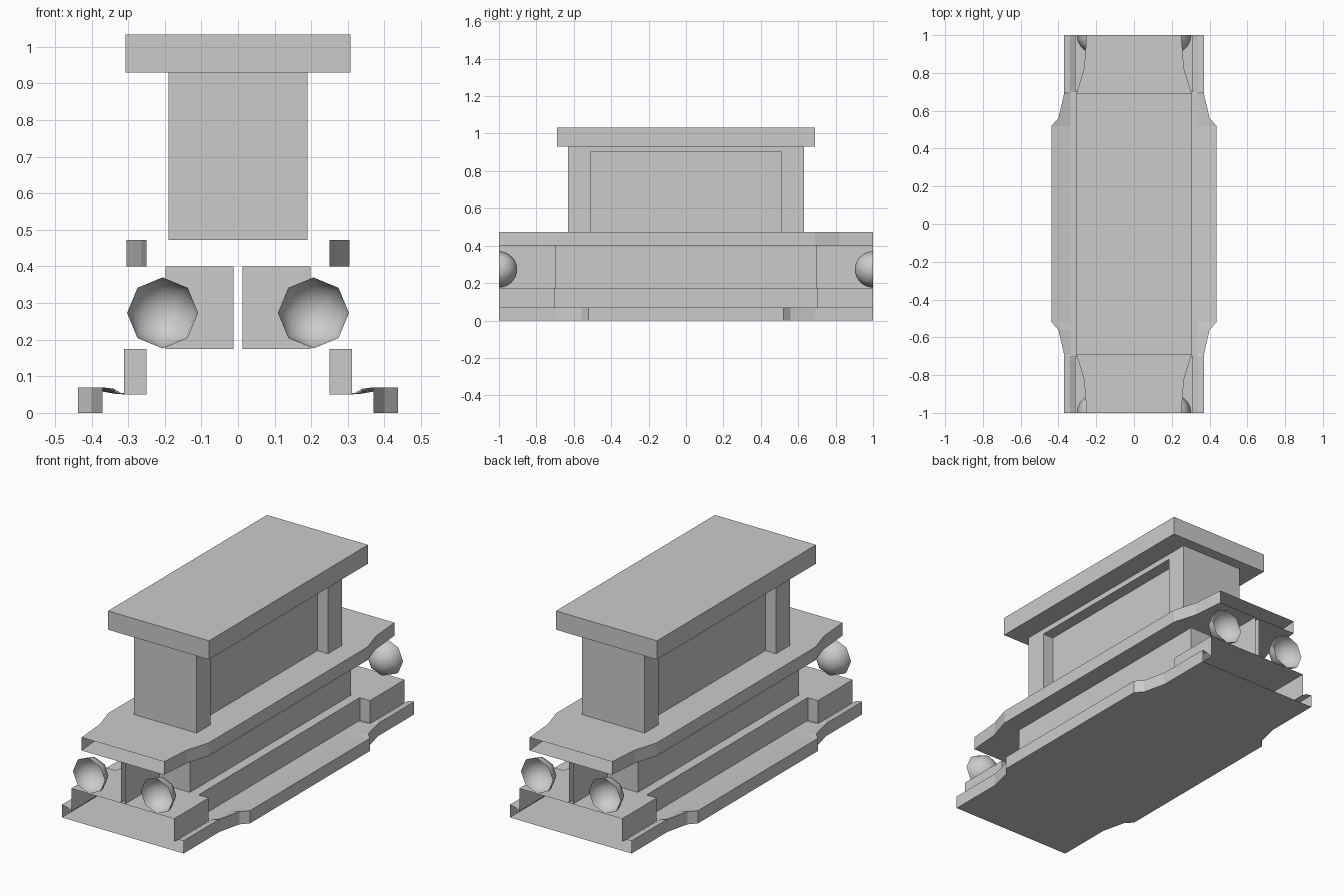
import bpy, bmesh, math
from mathutils import Matrix, Vector

if "Cube" in bpy.data.objects:
    bpy.data.objects.remove(bpy.data.objects["Cube"])


def make(name, build, smooth=False):
    bm = bmesh.new()
    build(bm)
    bmesh.ops.remove_doubles(bm, verts=bm.verts, dist=1e-5)
    me = bpy.data.meshes.new(name)
    bm.to_mesh(me)
    bm.free()
    for p in me.polygons:
        p.use_smooth = smooth
    ob = bpy.data.objects.new(name, me)
    bpy.context.collection.objects.link(ob)
    return ob


def face(bm, pts):
    return bm.faces.new([bm.verts.new(p) for p in pts])


def outline(quarter):
    """Mirror a quarter outline (from y = -1 toward the middle) on both axes, counter-clockwise."""
    right = quarter + [(x, -y) for x, y in reversed(quarter)]
    return right + [(-x, y) for x, y in reversed(right)]


def prism(bm, loop, z0, z1, top=True, bottom=True):
    """Extruded outline; edges lying on the cut ends y = +-1 stay open."""
    n = len(loop)
    for i in range(n):
        (ax, ay), (bx, by) = loop[i], loop[(i + 1) % n]
        if abs(ay) > 0.999 and abs(ay - by) < 1e-6:
            continue
        face(bm, [(ax, ay, z0), (bx, by, z0), (bx, by, z1), (ax, ay, z1)])
    if top:
        face(bm, [(x, y, z1) for x, y in loop])
    if bottom:
        face(bm, [(x, y, z0) for x, y in reversed(loop)])


# Plinth: bottom and sides, then a ledge dipping toward the step
plinth_q = [(.37, -1), (.37, -.69), (.40, -.56), (.437, -.52)]
LEDGE = [  # y, outer x, crease x, crease z, inner x
    (-1, .37, .34, .066, .312), (-.7, .37, .34, .066, .312),
    (-.69, .37, .335, .055, .25), (-.56, .40, .335, .052, .25),
    (-.52, .437, .335, .052, .25)]


def plinth(bm):
    prism(bm, outline(plinth_q), 0, .07, top=False)
    rows = LEDGE + [(-r[0],) + r[1:] for r in reversed(LEDGE)]
    for s in (1, -1):
        strips = [[(s * xi, y, .05), (s * xc, y, zc), (s * xo, y, .07)]
                  for y, xo, xc, zc, xi in rows]
        for a, b in zip(strips, strips[1:]):
            for k in range(2):
                quad = [a[k], a[k + 1], b[k + 1], b[k]]
                face(bm, quad if s > 0 else quad[::-1])


make("plinth", plinth)

# Step: wide at the ends, narrow along the middle
make("step", lambda bm: prism(bm, outline([(.312, -1), (.312, -.7), (.25, -.7)]),
                              .05, .175, bottom=False))

# Core: wide middle with a thin divider running to each open end
make("core", lambda bm: prism(bm, outline([(.012, -1), (.012, -.7), (.198, -.7)]),
                              .175, .40, top=False, bottom=False))

# Upper slab, narrowing to the ends
make("upper_slab", lambda bm: prism(bm, outline([(.25, -1), (.265, -.82), (.305, -.69)]),
                                    .40, .472))


# Half-round bowls at the four corners
def bowls(bm):
    for sx in (1, -1):
        for sy in (1, -1):
            m = Matrix.Translation((sx * .206, sy, .273)) @ Matrix.Rotation(math.pi / 2, 4, 'X')
            vs = bmesh.ops.create_uvsphere(bm, u_segments=8, v_segments=16,
                                           radius=.097, matrix=m)["verts"]
            bmesh.ops.delete(bm, geom=[v for v in vs if abs(v.co.y) > 1.0001],
                             context='VERTS')


make("corner_bowls", bowls, smooth=True)


# Body with a recessed panel on each long side, running up to just under the cap
def body(bm):
    prism(bm, outline([(.19, -.63), (.19, -.51), (.125, -.51)]), .472, .90, top=False, bottom=False)
    prism(bm, outline([(.19, -.63)]), .90, .93, top=False, bottom=False)
    for s in (1, -1):  # panel soffits
        quad = [(s * .125, -.51, .90), (s * .125, .51, .90),
                (s * .19, .51, .90), (s * .19, -.51, .90)]
        face(bm, quad if s > 0 else quad[::-1])


make("body", body)

# Cap slab
make("cap", lambda bm: prism(bm, outline([(.307, -.69)]), .93, 1.033))
